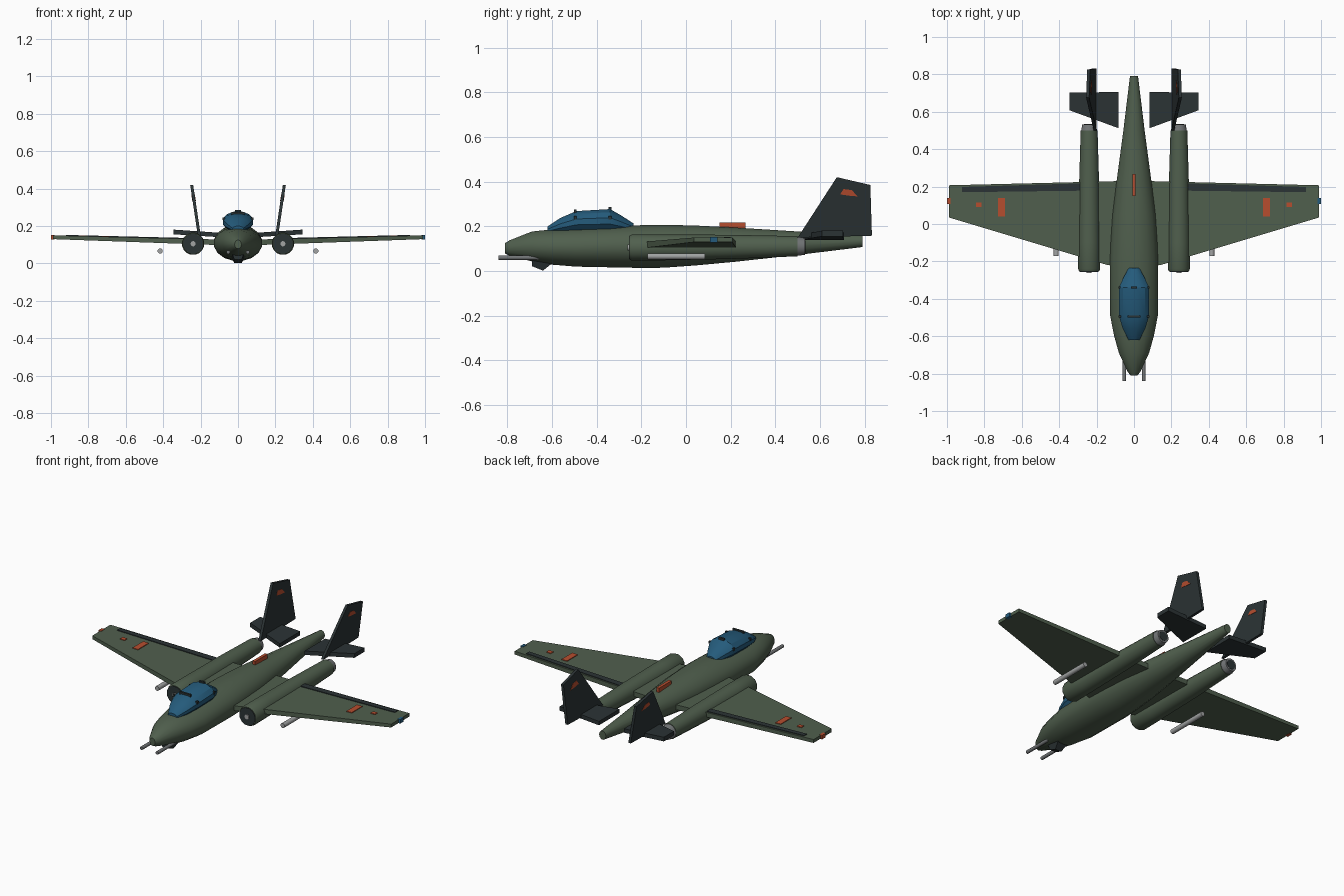
import bpy, bmesh, math
from mathutils import Vector

if "Cube" in bpy.data.objects:
    bpy.data.objects.remove(bpy.data.objects["Cube"])


def mat(name, rgb):
    m = bpy.data.materials.new(name)
    m.diffuse_color = (*rgb, 1)
    m.use_nodes = True
    m.node_tree.nodes["Principled BSDF"].inputs["Base Color"].default_value = m.diffuse_color
    return m


GREEN = mat("olive green", (0.08, 0.115, 0.075))
DARK = mat("dark slate", (0.024, 0.033, 0.035))
BLUE = mat("canopy blue", (0.018, 0.105, 0.20))
RED = mat("marking red", (0.47, 0.075, 0.028))
GREY = mat("light grey", (0.36, 0.37, 0.37))
STEEL = mat("gun steel", (0.17, 0.18, 0.185))


def finish(name, bm, material, angle=None):
    bmesh.ops.recalc_face_normals(bm, faces=bm.faces)
    me = bpy.data.meshes.new(name)
    bm.to_mesh(me)
    bm.free()
    me.materials.append(material)
    ob = bpy.data.objects.new(name, me)
    bpy.context.collection.objects.link(ob)
    if angle:
        bpy.ops.object.select_all(action='DESELECT')
        ob.select_set(True)
        bpy.context.view_layer.objects.active = ob
        bpy.ops.object.shade_smooth_by_angle(angle=math.radians(angle))
    return ob


def loft(name, stations, material, x=0, n=16, angle=35):
    """Skin elliptical rings given as (y, half width, bottom z, top z)."""
    bm = bmesh.new()
    rings = []
    for y, hw, z0, z1 in stations:
        rings.append([bm.verts.new((x + hw * math.cos(a), y,
                                    (z0 + z1) / 2 + (z1 - z0) / 2 * math.sin(a)))
                      for a in (2 * math.pi * (i + 0.5) / n for i in range(n))])
    for r, q in zip(rings, rings[1:]):
        for i in range(n):
            bm.faces.new((r[i], r[(i + 1) % n], q[(i + 1) % n], q[i]))
    bm.faces.new(rings[0])
    bm.faces.new(rings[-1])
    return finish(name, bm, material, angle)


def tube(name, x, z, y0, y1, r, material):
    return loft(name, [(y0, r, z - r, z + r), (y1, r, z - r, z + r)], material, x, 12)


def slab(name, front, back, material):
    """Prism between two matching outlines."""
    bm = bmesh.new()
    a = [bm.verts.new(p) for p in front]
    b = [bm.verts.new(p) for p in back]
    bm.faces.new(a)
    bm.faces.new(b)
    for i in range(len(a)):
        j = (i + 1) % len(a)
        bm.faces.new((a[i], a[j], b[j], b[i]))
    return finish(name, bm, material)


def box(name, x0, x1, y0, y1, z0, z1, material):
    c = [(x0, y0), (x1, y0), (x1, y1), (x0, y1)]
    return slab(name, [(*p, z0) for p in c], [(*p, z1) for p in c], material)


def wing_top(x):
    return 0.125 + 0.025 * x


def wing_bottom(x):
    return 0.094 + 0.036 * x


def wing_plate(name, s, outline, material, height=0.004):
    return slab(name, [(s * x, y, wing_top(x) - 0.003) for x, y in outline],
                [(s * x, y, wing_top(x) + height) for x, y in outline], material)


# Fuselage
loft("fuselage", [
    (-0.81, 0.018, 0.078, 0.125), (-0.79, 0.035, 0.068, 0.138),
    (-0.69, 0.082, 0.042, 0.178), (-0.60, 0.108, 0.027, 0.188),
    (-0.49, 0.130, 0.018, 0.195), (-0.20, 0.131, 0.012, 0.207),
    (-0.10, 0.127, 0.013, 0.209), (0.05, 0.117, 0.024, 0.205),
    (0.22, 0.096, 0.040, 0.196), (0.50, 0.058, 0.071, 0.178),
    (0.79, 0.022, 0.107, 0.160)], GREEN)

# Canopy with frame pieces
loft("canopy", [
    (-0.62, 0.030, 0.165, 0.200), (-0.56, 0.062, 0.165, 0.240),
    (-0.49, 0.084, 0.170, 0.270), (-0.34, 0.084, 0.170, 0.279),
    (-0.29, 0.060, 0.170, 0.250), (-0.235, 0.030, 0.170, 0.214)], BLUE, n=12, angle=25)
for label, y, w, top in (("front", -0.495, 0.036, 0.272), ("rear", -0.34, 0.017, 0.283)):
    box("canopy_frame_" + label, -w, w, y - 0.006, y + 0.006, top - 0.014, top + 0.003, DARK)
    for s in (-1, 1):
        box("canopy_latch_" + label, s * 0.070, s * 0.084, y - 0.006, y + 0.006,
            0.231, 0.246, DARK)

# Chin block and dorsal blade
slab("chin_block", [(x, y, 0.05) for x, y in ((-0.03, -0.69), (0.03, -0.69), (0.04, -0.58), (-0.04, -0.58))],
     [(x, y, z) for x, y, z in ((-0.02, -0.69, 0.022), (0.02, -0.69, 0.022),
                                (0.02, -0.64, 0.002), (-0.02, -0.64, 0.002))], DARK)
box("dorsal_blade", -0.009, 0.009, 0.15, 0.267, 0.19, 0.218, RED)

for s in (-1, 1):
    side = "right" if s > 0 else "left"

    # Wing
    plan = [(0.05, -0.225), (0.14, -0.22), (0.99, 0.035), (0.99, 0.207), (0.05, 0.23)]
    slab("wing_" + side, [(s * x, y, wing_bottom(x)) for x, y in plan],
         [(s * x, y, wing_top(x)) for x, y in plan], GREEN)
    wing_plate("flap_" + side, s, [(0.29, 0.178), (0.92, 0.17), (0.92, 0.198), (0.29, 0.217)], DARK)
    wing_plate("wing_stripe_" + side, s, [(0.69, 0.04), (0.726, 0.04), (0.726, 0.14), (0.69, 0.14)], RED)
    wing_plate("wing_patch_" + side, s, [(0.815, 0.09), (0.845, 0.09), (0.845, 0.115), (0.815, 0.115)], RED)
    box("tip_light_" + side, s * 0.982, s * 1.0, 0.107, 0.14, 0.128, 0.152, BLUE if s > 0 else RED)

    # Engine nacelle, intake and exhaust
    loft("nacelle_" + side, [
        (-0.252, 0.055, 0.050, 0.160), (-0.24, 0.060, 0.045, 0.165),
        (-0.10, 0.059, 0.047, 0.165), (0.20, 0.055, 0.053, 0.163),
        (0.50, 0.046, 0.065, 0.157)], GREEN, s * 0.24)
    tube("intake_" + side, s * 0.24, 0.105, -0.256, -0.24, 0.053, DARK)
    tube("intake_hub_" + side, s * 0.24, 0.105, -0.261, -0.245, 0.014, GREY)
    loft("exhaust_" + side, [(0.495, 0.044, 0.067, 0.155), (0.533, 0.037, 0.072, 0.148)],
         STEEL, s * 0.24)
    tube("exhaust_core_" + side, s * 0.24, 0.11, 0.52, 0.535, 0.028, DARK)

    # Nose guns and underwing tubes
    tube("nose_gun_" + side, s * 0.052, 0.060, -0.84, -0.66, 0.010, STEEL)
    tube("underwing_tube_" + side, s * 0.416, 0.066, -0.172, 0.085, 0.014, GREY)

    # Canted tail fin with a mark on both faces
    def fin_point(y, z, off):
        return Vector((s * (0.208 + 0.15 * (z - 0.155) + off), y, z))

    def fin_slab(name, pts, half, material):
        return slab(name, [fin_point(y, z, -half) for y, z in pts],
                    [fin_point(y, z, half) for y, z in pts], material)

    fin_slab("fin_" + side, [(0.50, 0.15), (0.675, 0.42), (0.825, 0.385), (0.832, 0.158)], 0.008, DARK)
    fin_slab("fin_mark_" + side, [(0.69, 0.343), (0.705, 0.367), (0.742, 0.362),
                                  (0.768, 0.334), (0.73, 0.337)], 0.0095, RED)

    # Tailplane
    tail = [(0.082, 0.512), (0.345, 0.608), (0.345, 0.702), (0.082, 0.706)]
    slab("tailplane_" + side, [(s * x, y, 0.134 + 0.062 * x) for x, y in tail],
         [(s * x, y, 0.157 + 0.068 * x) for x, y in tail], DARK)
